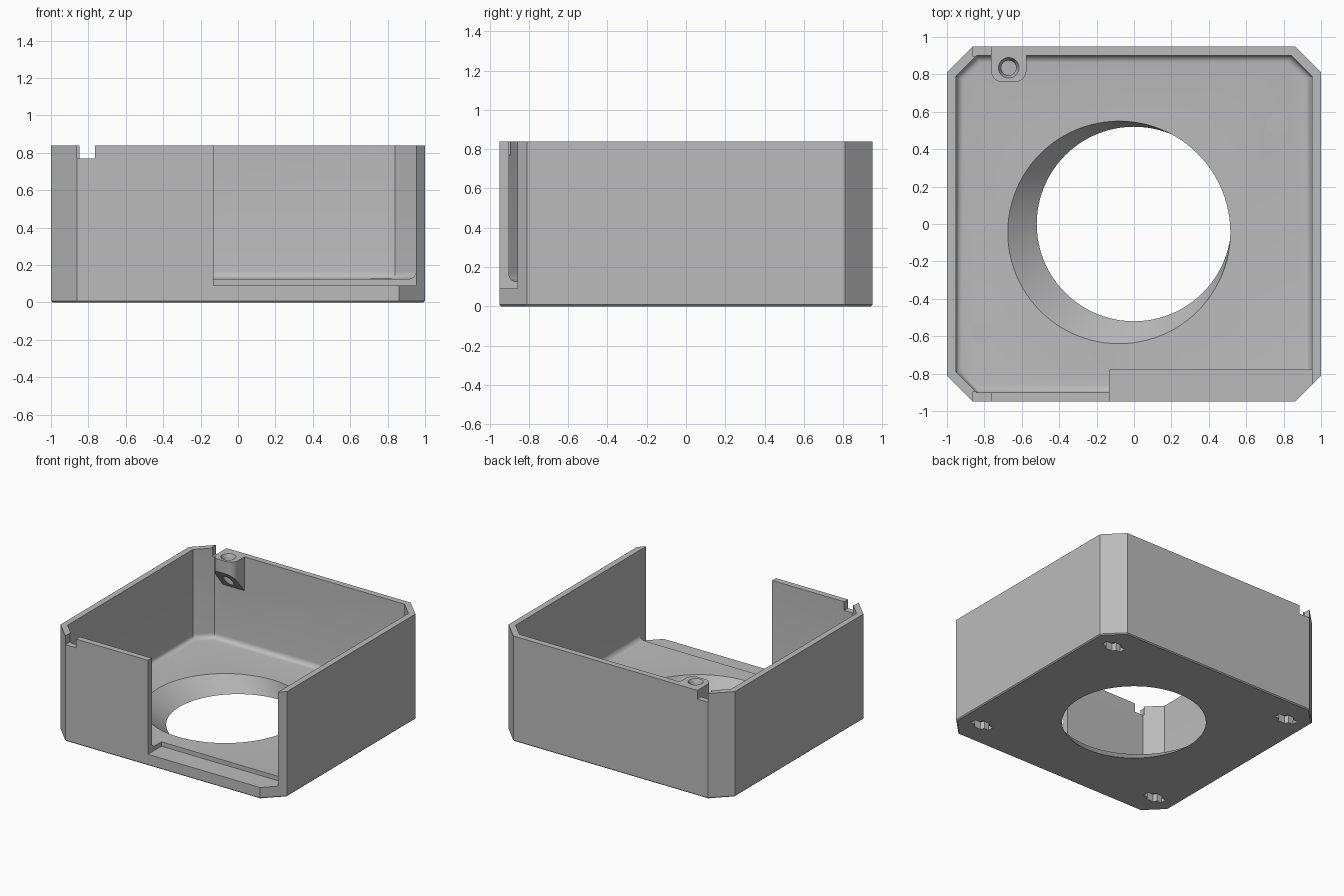
import bpy, bmesh, math

cube = bpy.data.objects.get("Cube")
if cube:
    bpy.data.objects.remove(cube, do_unlink=True)

HEIGHT, FLOOR = 0.84, 0.125

grey = bpy.data.materials.new("plain grey")
grey.use_nodes = True
grey.diffuse_color = (0.5, 0.5, 0.5, 1)
grey.node_tree.nodes["Principled BSDF"].inputs["Base Color"].default_value = grey.diffuse_color


def loft(name, rings):
    """Closed solid through rings that share one point count."""
    bm = bmesh.new()
    loops = [[bm.verts.new(p) for p in ring] for ring in rings]
    n = len(loops[0])
    for a, b in zip(loops, loops[1:]):
        for i in range(n):
            j = (i + 1) % n
            bm.faces.new((a[i], a[j], b[j], b[i]))
    bm.faces.new(loops[0][::-1])
    bm.faces.new(loops[-1])
    bmesh.ops.recalc_face_normals(bm, faces=bm.faces)
    mesh = bpy.data.meshes.new(name)
    bm.to_mesh(mesh)
    bm.free()
    mesh.materials.append(grey)
    obj = bpy.data.objects.new(name, mesh)
    bpy.context.collection.objects.link(obj)
    return obj


def octagon(inset, z):
    """Chamfered rectangle, offset inward from the outer footprint."""
    x, y, c = 1 - inset, 0.95 - inset, 0.14 - 0.586 * inset
    return [(x, c - y, z), (x, y - c, z), (x - c, y, z), (c - x, y, z),
            (-x, y - c, z), (-x, c - y, z), (c - x, -y, z), (x - c, -y, z)]


def circle(x, y, r, z, n=64):
    return [(x + r * math.cos(math.tau * i / n), y + r * math.sin(math.tau * i / n), z)
            for i in range(n)]


def block(name, x0, x1, y0, y1, z0, z1):
    return loft(name, [[(x0, y0, z), (x1, y0, z), (x1, y1, z), (x0, y1, z)] for z in (z0, z1)])


def combine(target, tool, operation="DIFFERENCE"):
    tool.hide_render = True
    mod = target.modifiers.new(operation, "BOOLEAN")
    mod.operation, mod.object, mod.solver = operation, tool, "EXACT"
    bpy.context.view_layer.objects.active = target
    bpy.ops.object.modifier_apply(modifier=mod.name)
    bpy.data.objects.remove(tool, do_unlink=True)


# Outer shell with a tiny bevel round the base
case = loft("open_case", [octagon(0.008, 0), octagon(0, 0.008), octagon(0, HEIGHT)])

# Cavity with a fillet along the floor
WALL, FILLET = 0.048, 0.04
rings = []
for k in range(7):
    a = math.pi / 2 * k / 6
    rings.append(octagon(WALL + FILLET * (1 - math.sin(a)), FLOOR + FILLET * (1 - math.cos(a))))
combine(case, loft("cavity", rings + [octagon(WALL, 1)]))

# Screw boss in the back wall with a sloping underside
BX, BY = -0.67, 0.835
half, front, back, r = 0.095, 0.76, 0.93, 0.06
outline = [(BX + half, back), (BX - half, back)]
for side, start in ((-1, math.pi), (1, 1.5 * math.pi)):
    for k in range(7):
        a = start + math.pi / 2 * k / 6
        outline.append((BX + side * (half - r) + r * math.cos(a), front + r + r * math.sin(a)))
boss = loft("screw_boss", [[(x, y, 0.74 - 1.2 * (y - front)) for x, y in outline],
                           [(x, y, HEIGHT) for x, y in outline]])
combine(case, boss, "UNION")
combine(case, loft("screw_hole", [circle(BX, BY, 0.04, 0.5, 32), circle(BX, BY, 0.04, 0.81, 32),
                                  circle(BX, BY, 0.055, HEIGHT, 32), circle(BX, BY, 0.055, 0.9, 32)]))

# Rim notches in the front and back walls
for side in (-1, 1):
    y0, y1 = sorted((side * 0.895, side * 1.1))
    combine(case, block("rim_notch", -0.86, BX - half, y0, y1, 0.77, 1))

# Wide opening in the front wall
combine(case, block("front_opening", -0.13, 1 - WALL, -1.2, -0.78, 0.09, 1.1))

# Off-centre tapered hole through the floor
combine(case, loft("floor_hole", [circle(0, 0, 0.52, z, 96) if t is None else
                                  circle(-0.08 * t, -0.045 * t, 0.52 + 0.075 * t, z, 96)
                                  for z, t in ((-0.1, None), (0, 0), (FLOOR * 1.5, 1.5))]))

# Corner foot pockets under the base
for sx in (-1, 1):
    for sy in (-1, 1):
        x, y = sx * 0.815, sy * 0.74
        combine(case, loft("foot_pocket", [circle(x, y, 0.06, -0.1, 6), circle(x, y, 0.06, 0.06, 6)]))
        combine(case, block("foot_slot", x - 0.085, x + 0.085, y - 0.025, y + 0.025, -0.1, 0.06))

# Flush round plugs in the floor
plugs = [loft("floor_plug", [circle(x, y, 0.057, z, 32) for z in (FLOOR - 0.004, FLOOR + 0.002)])
         for x, y in ((0.765, 0.53), (-0.815, -0.58))]

# Smooth the curved faces, keep edges sharp
for obj in [case] + plugs:
    bpy.ops.object.select_all(action="DESELECT")
    obj.select_set(True)
    bpy.context.view_layer.objects.active = obj
    bpy.ops.object.shade_smooth_by_angle(angle=math.radians(30))
